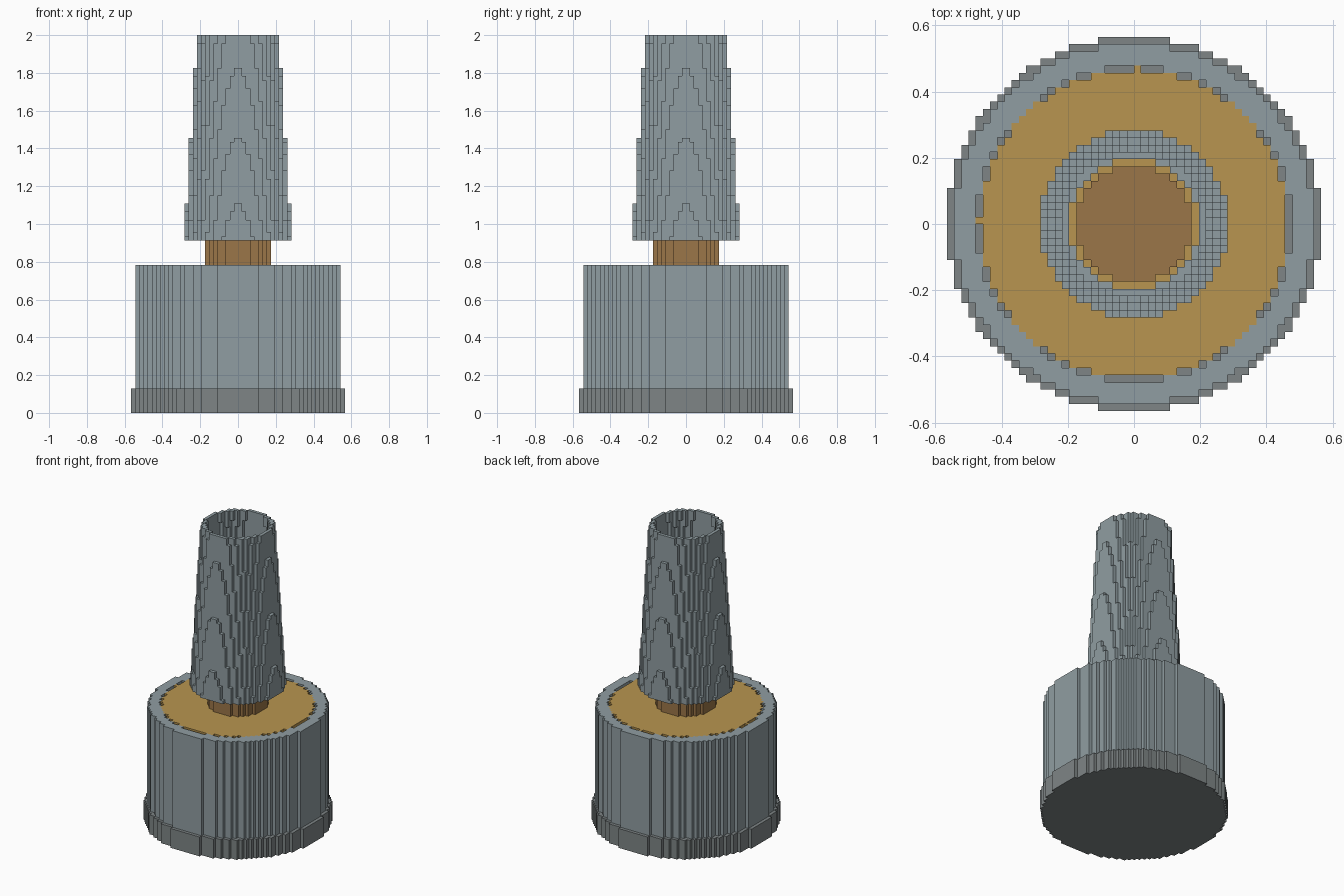
import bpy, bmesh

if "Cube" in bpy.data.objects:
    bpy.data.objects.remove(bpy.data.objects["Cube"])

N = 92               # cells along the height
S = 2.0 / N          # cell size


def ring(outer, inner=0.0):
    """Cells whose centres lie between two radii."""
    cells = set()
    for i in range(-28, 28):
        for j in range(-28, 28):
            d = (i + 0.5) ** 2 + (j + 0.5) ** 2
            if inner ** 2 < d <= outer ** 2:
                cells.add((i, j))
    return cells


def material(name, rgb):
    m = bpy.data.materials.new(name)
    m.diffuse_color = (*rgb, 1.0)
    m.use_nodes = True
    m.node_tree.nodes["Principled BSDF"].inputs["Base Color"].default_value = m.diffuse_color
    return m


def block_part(name, layers, mat=None):
    """Outer skin of stacked layers (z0, z1, cells), all in cell units."""
    bm = bmesh.new()

    def quad(*pts):
        bm.faces.new([bm.verts.new([c * S for c in p]) for p in pts])

    for n, (a, b, cells) in enumerate(layers):
        below = layers[n - 1][2] if n else set()
        above = layers[n + 1][2] if n + 1 < len(layers) else set()
        for i, j in cells:
            x, y, u, v = i, j, i + 1, j + 1
            if (i, j) not in above:
                quad((x, y, b), (u, y, b), (u, v, b), (x, v, b))
            if (i, j) not in below:
                quad((x, v, a), (u, v, a), (u, y, a), (x, y, a))
            if (i, j - 1) not in cells:
                quad((x, y, a), (u, y, a), (u, y, b), (x, y, b))
            if (i, j + 1) not in cells:
                quad((u, v, a), (x, v, a), (x, v, b), (u, v, b))
            if (i - 1, j) not in cells:
                quad((x, v, a), (x, y, a), (x, y, b), (x, v, b))
            if (i + 1, j) not in cells:
                quad((u, y, a), (u, v, a), (u, v, b), (u, y, b))
    bmesh.ops.remove_doubles(bm, verts=bm.verts, dist=S * 0.01)
    me = bpy.data.meshes.new(name)
    bm.to_mesh(me)
    bm.free()
    ob = bpy.data.objects.new(name, me)
    bpy.context.collection.objects.link(ob)
    if mat:
        me.materials.append(mat)
    return ob


steel = material("steel", (0.28, 0.34, 0.36))
dark = material("dark_grey", (0.21, 0.235, 0.24))
brass = material("brass", (0.48, 0.30, 0.08))
copper = material("copper", (0.33, 0.18, 0.065))

# Base plate
block_part("base_plate", [(0, 6, ring(26))], dark)
# Drum wall and the core inside it, with a narrow gap between
block_part("drum_wall", [(6, 36, ring(25, 21.87))], steel)
block_part("drum_core", [(6, 36, ring(21.4) | {(0, 21), (-22, 0)})], brass)
# Short neck
block_part("neck", [(36, 42, ring(8))], copper)
# Open tapered tube, one cell thick
tube = []
for k in range(42, 92):
    r = 13 - 3 * (k - 42) / 50
    tube.append((k, k + 1, ring(r, r - 1)))
block_part("tapered_tube", tube, steel)
